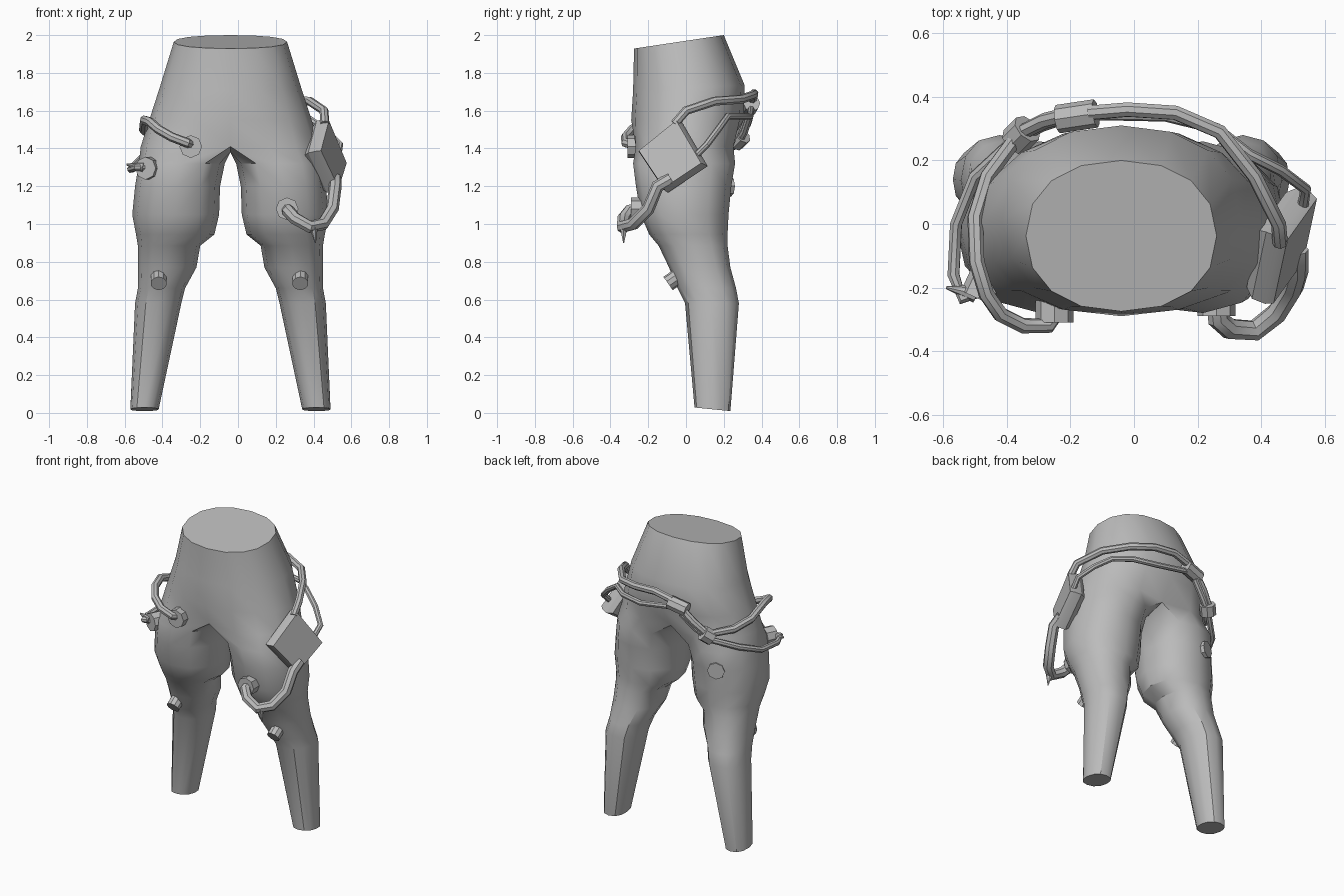
import bpy, bmesh, math
from mathutils import Vector

if "Cube" in bpy.data.objects:
    bpy.data.objects.remove(bpy.data.objects["Cube"])

GREY = bpy.data.materials.new("plain_grey")
GREY.diffuse_color = (0.5, 0.5, 0.5, 1)
GREY.use_nodes = True
GREY.node_tree.nodes["Principled BSDF"].inputs["Base Color"].default_value = GREY.diffuse_color
CX = -0.04  # symmetry line of the body


def finish(name, bm, angle=30):
    bmesh.ops.recalc_face_normals(bm, faces=bm.faces)
    me = bpy.data.meshes.new(name)
    bm.to_mesh(me)
    bm.free()
    me.materials.append(GREY)
    ob = bpy.data.objects.new(name, me)
    bpy.context.collection.objects.link(ob)
    select(ob)
    bpy.ops.object.shade_smooth_by_angle(angle=math.radians(angle))
    return ob


def select(ob):
    bpy.ops.object.select_all(action='DESELECT')
    ob.select_set(True)
    bpy.context.view_layer.objects.active = ob


def spow(v, p):
    return math.copysign(abs(v) ** p, v)


def bridge(bm, a, b):
    for i in range(len(a)):
        k = (i + 1) % len(a)
        bm.faces.new((a[i], a[k], b[k], b[i]))


# Trousers: waist rings that split at the crotch into two lofted legs
def trousers():
    bm = bmesh.new()
    # height, half width, front y, back y, forward slope
    waist = [(1.97, 0.30, -0.275, 0.20, 0.15), (1.72, 0.375, -0.28, 0.31, 0.05),
             (1.55, 0.43, -0.29, 0.305, 0), (1.41, 0.475, -0.285, 0.27, 0)]
    rings = []
    for z, w, f, b, s in waist:
        ring = []
        for i in range(16):
            t = i * math.tau / 16
            y = (f + b) / 2 - (b - f) / 2 * spow(math.cos(t), 0.9)
            ring.append(bm.verts.new((CX + w * spow(math.sin(t), 0.9), y, z + s * y)))
        rings.append(ring)
    for a, b in zip(rings, rings[1:]):
        bridge(bm, a, b)
    bm.faces.new(rings[0])
    low = rings[-1]
    low[0].co.y, low[8].co.y = -0.25, 0.22
    seam = [bm.verts.new((CX, y, 1.38)) for y in (0.12, 0, -0.13)]
    # height, inner x, outer x, front y, back y
    leg = [(1.32, 0.03, 0.485, -0.28, 0.26), (1.2, 0.055, 0.505, -0.265, 0.24),
           (1.05, 0.06, 0.52, -0.24, 0.225), (0.945, 0.085, 0.50, -0.195, 0.22),
           (0.885, 0.16, 0.49, -0.145, 0.22), (0.77, 0.18, 0.49, -0.09, 0.235),
           (0.66, 0.24, 0.49, -0.045, 0.265), (0.58, 0.26, 0.505, -0.005, 0.28),
           (0.02, 0.38, 0.53, 0.045, 0.235)]
    for side in (1, -1):
        prev = [low[(side * i) % 16] for i in range(9)] + seam
        for z, xi, xo, f, b in leg:
            ring = []
            for i in range(12):
                t = (i - 1) * math.tau / 12
                x = (xi + xo) / 2 + (xo - xi) / 2 * spow(math.sin(t), 0.9)
                y = (f + b) / 2 - (b - f) / 2 * spow(math.cos(t), 0.9)
                ring.append(bm.verts.new((CX + side * x, y, z - 0.1 * (y - 0.13) * (z < 0.1))))
            bridge(bm, prev, ring)
            prev = ring
        bm.faces.new(prev)
    return finish("trousers", bm, 35)


# Hose along a path
def hose(name, pts, r):
    cu = bpy.data.curves.new(name, 'CURVE')
    cu.dimensions = '3D'
    cu.bevel_depth, cu.bevel_resolution, cu.use_fill_caps = r, 2, True
    sp = cu.splines.new('POLY')
    sp.points.add(len(pts) - 1)
    for p, c in zip(sp.points, pts):
        p.co = (*c, 1)
    cu.materials.append(GREY)
    ob = bpy.data.objects.new(name, cu)
    bpy.context.collection.objects.link(ob)
    select(ob)
    bpy.ops.object.convert(target='MESH')
    bpy.ops.object.shade_smooth_by_angle(angle=math.radians(40))


# Disc, collar or spike between two points
def rod(name, a, b, r1, r2=None, sides=8):
    a, b = Vector(a), Vector(b)
    bm = bmesh.new()
    bmesh.ops.create_cone(bm, cap_ends=True, segments=sides, radius1=r1,
                          radius2=r1 if r2 is None else r2, depth=(b - a).length)
    rot = (b - a).to_track_quat('Z', 'Y')
    for v in bm.verts:
        v.co = rot @ v.co + (a + b) / 2
    finish(name, bm)


# Tilted hip pouch with a chamfered rim
def pouch():
    bm = bmesh.new()
    outer = [Vector(c) for c in ((0.435, -0.26, 1.39), (0.48, -0.05, 1.56),
                                 (0.58, 0.09, 1.32), (0.535, -0.12, 1.18))]
    n = (outer[3] - outer[0]).cross(outer[1] - outer[0]).normalized()
    if n.x < 0:
        n = -n
    mid = sum(outer, Vector()) / 4
    layers = [[bm.verts.new(mid + (c - mid) * s - n * d) for c in outer]
              for d, s in ((0, 0.94), (0.025, 1), (0.07, 1), (0.10, 0.85))]
    for a, b in zip(layers, layers[1:]):
        bridge(bm, a, b)
    bm.faces.new(layers[0])
    bm.faces.new(layers[-1])
    finish("hip_pouch", bm)


trousers()
pouch()

# Hoses around the back and hips
hose("upper_back_hose", [(0.46, -0.06, 1.53), (0.455, 0.0, 1.6), (0.38, 0.15, 1.65),
     (0.27, 0.29, 1.66), (0.13, 0.35, 1.68), (-0.02, 0.36, 1.69), (-0.14, 0.35, 1.66)], 0.024)
hose("lower_back_hose", [(0.53, 0.05, 1.36), (0.54, 0.11, 1.42), (0.46, 0.17, 1.50),
     (0.36, 0.22, 1.57), (0.26, 0.30, 1.57), (0.1, 0.34, 1.57), (-0.14, 0.345, 1.61)], 0.018)
hose("left_upper_hose", [(-0.2, 0.345, 1.62), (-0.28, 0.325, 1.54), (-0.36, 0.285, 1.46),
     (-0.46, 0.15, 1.47), (-0.50, 0.02, 1.50), (-0.495, -0.12, 1.55), (-0.465, -0.22, 1.54),
     (-0.42, -0.285, 1.50), (-0.35, -0.32, 1.46), (-0.27, -0.32, 1.43), (-0.245, -0.28, 1.42)], 0.025)
hose("left_lower_hose", [(-0.2, 0.34, 1.58), (-0.29, 0.31, 1.49), (-0.37, 0.27, 1.42),
     (-0.50, 0.15, 1.36), (-0.56, 0.0, 1.30), (-0.568, -0.16, 1.29), (-0.54, -0.235, 1.30),
     (-0.48, -0.21, 1.30)], 0.02)
hose("right_leg_hose", [(0.515, -0.08, 1.24), (0.515, -0.15, 1.20), (0.50, -0.20, 1.08),
     (0.45, -0.28, 1.0), (0.38, -0.335, 0.985), (0.30, -0.33, 1.03), (0.265, -0.30, 1.07),
     (0.26, -0.24, 1.08)], 0.034)

# Coupling and clip holding the hoses together
rod("back_coupling", (-0.24, 0.33, 1.61), (-0.12, 0.348, 1.64), 0.045)
rod("hip_clip", (-0.335, 0.30, 1.47), (-0.375, 0.26, 1.43), 0.05)

# Sockets on the thighs
rod("left_hip_socket", (-0.25, -0.24, 1.41), (-0.25, -0.31, 1.41), 0.06)
rod("left_thigh_socket", (-0.46, -0.17, 1.295), (-0.49, -0.235, 1.295), 0.06)
rod("left_thigh_nozzle", (-0.5, -0.22, 1.30), (-0.59, -0.2, 1.315), 0.028, 0.005)
rod("right_thigh_socket", (0.26, -0.22, 1.08), (0.26, -0.29, 1.08), 0.06)
rod("hose_drip", (0.40, -0.33, 0.98), (0.41, -0.33, 0.90), 0.022, 0.003, 6)

# Knee studs and rear thigh stud
for x, n in ((-0.42, "left_knee_stud"), (0.33, "right_knee_stud")):
    rod(n, (x, -0.045, 0.72), (x, -0.095, 0.685), 0.043, sides=10)
rod("rear_thigh_stud", (-0.37, 0.19, 1.2), (-0.39, 0.238, 1.2), 0.055)
